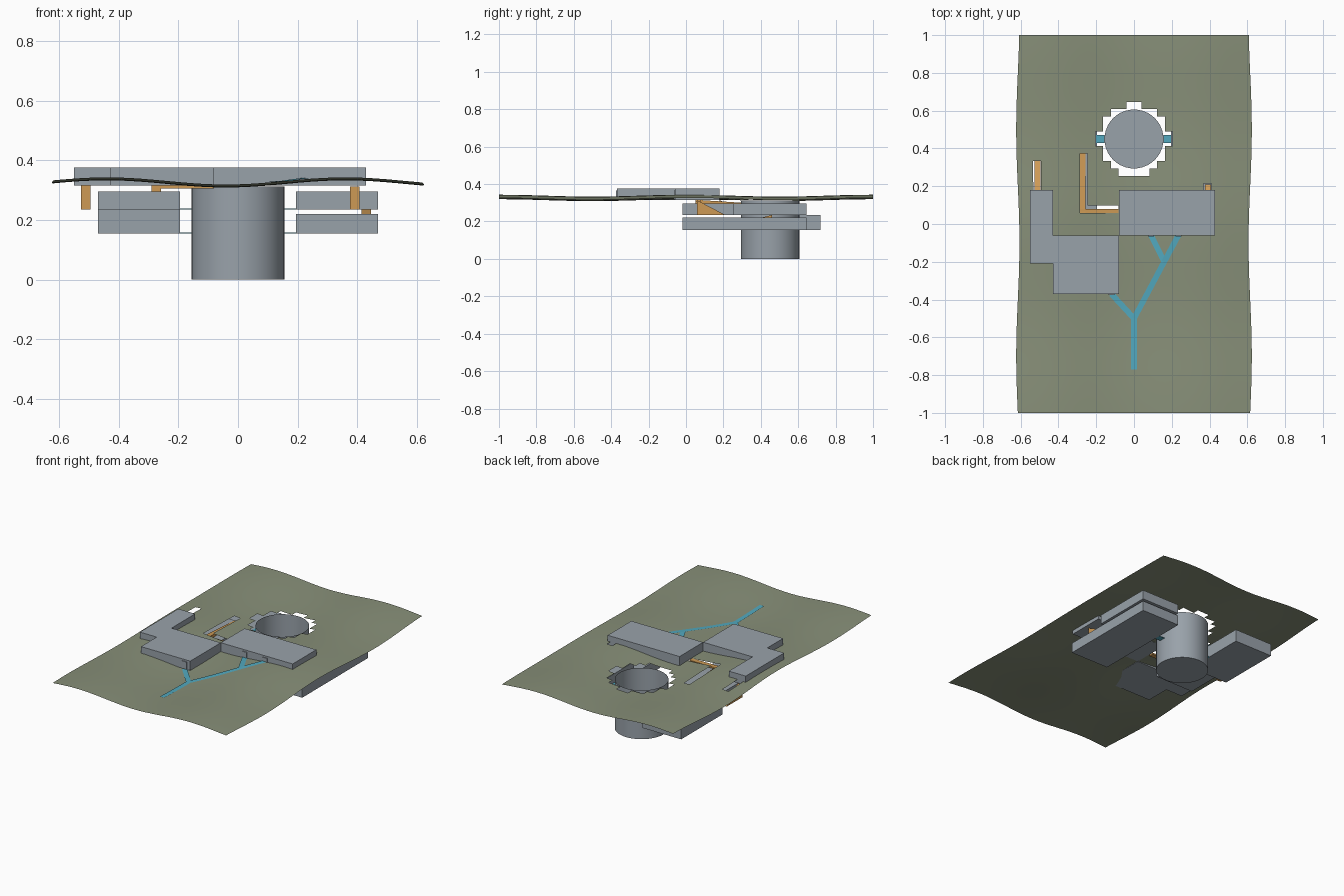
import bpy, bmesh
from math import cos, pi, hypot
from mathutils import Vector

cube = bpy.data.objects.get("Cube")
if cube:
    bpy.data.objects.remove(cube)


def material(name, hex_code):
    srgb = [int(hex_code[i:i + 2], 16) / 255 for i in (0, 2, 4)]
    lin = [((c + .055) / 1.055) ** 2.4 if c > .04 else c / 12.92 for c in srgb] + [1]
    m = bpy.data.materials.new(name)
    m.use_nodes = True
    m.diffuse_color = lin
    m.node_tree.nodes["Principled BSDF"].inputs["Base Color"].default_value = lin
    return m


ground_green = material("ground green", "889079")
concrete = material("concrete grey", "99A2AA")
path_blue = material("path blue", "52A9BF")
ramp_orange = material("ramp orange", "CE9A55")


def finish(name, bm, mat):
    me = bpy.data.meshes.new(name)
    bm.to_mesh(me)
    bm.free()
    me.materials.append(mat)
    ob = bpy.data.objects.new(name, me)
    bpy.context.collection.objects.link(ob)
    return ob


def extrude(name, points, offset, mat):
    """Closed solid from a planar outline pushed along an offset."""
    bm = bmesh.new()
    face = bm.faces.new([bm.verts.new(p) for p in points])
    res = bmesh.ops.extrude_face_region(bm, geom=[face], use_keep_orig=True)
    top = [v for v in res["geom"] if isinstance(v, bmesh.types.BMVert)]
    bmesh.ops.translate(bm, verts=top, vec=offset)
    bmesh.ops.recalc_face_normals(bm, faces=bm.faces)
    return finish(name, bm, mat)


def box(name, x, y, z, mat):
    outline = [(x[0], y[0], z[0]), (x[1], y[0], z[0]), (x[1], y[1], z[0]), (x[0], y[1], z[0])]
    return extrude(name, outline, (0, 0, z[1] - z[0]), mat)


def ramp(name, x, y_high, y_low, z_low, z_high):
    side = [(x, y_high, z_high), (x, y_high, z_low), (x, y_low, z_low)]
    return extrude(name, side, (.032, 0, 0), ramp_orange)


def height(x, y):
    return .326 - .012 * cos(2 * pi * (x + .04) / .8) + .005 * cos(2 * pi * y)


# Rolling ground with a stepped opening around the shaft and slots over the ramps
NX, NY = 30, 51
SHAFT_Y = .45
slots = [(-.53, -.49, .18, .34), (-.295, -.25, .05, .38),
         (-.25, -.08, .05, .085), (.37, .41, .18, .21)]
bm = bmesh.new()
bmesh.ops.create_grid(bm, x_segments=NX, y_segments=NY, size=1)
for v in bm.verts:
    v.co.x *= .615
doomed = []
for f in bm.faces:
    c = f.calc_center_median()
    in_slot = any(a < c.x < b and d < c.y < e for a, b, d, e in slots)
    if in_slot or hypot(c.x, c.y - SHAFT_Y) < .186:
        doomed.append(f)
bmesh.ops.delete(bm, geom=doomed, context='FACES')
for v in bm.verts:
    edge = abs(v.co.x) / .615
    v.co.x *= 1 + .014 * edge ** 6 * cos(2 * pi * (v.co.y - .5) / 1.2)
    v.co.z = height(v.co.x, v.co.y)
for f in bm.faces:
    f.smooth = True
finish("ground", bm, ground_green)

# Open-topped round shaft
bm = bmesh.new()
bmesh.ops.create_cone(bm, cap_ends=True, segments=48, radius1=.156, radius2=.156, depth=.313)
bmesh.ops.translate(bm, verts=bm.verts, vec=(0, SHAFT_Y, .1565))
lid = [f for f in bm.faces if f.normal.z > .9]
bmesh.ops.delete(bm, geom=lid, context='FACES')
for f in bm.faces:
    f.smooth = len(f.verts) == 4
for e in bm.edges:
    e.smooth = not any(len(f.verts) > 4 for f in e.link_faces)
finish("shaft", bm, concrete)

# Surface buildings
plan = [(-.55, .18), (-.55, -.21), (-.43, -.21), (-.43, -.37),
        (-.08, -.37), (-.08, -.06), (-.43, -.06), (-.43, .18)]
extrude("left_building", [(x, y, .316) for x, y in plan], (0, 0, .06), concrete)
box("right_building", (-.08, .43), (-.06, .18), (.316, .376), concrete)
for i, (x, y) in enumerate([(-.12, -.37), (.09, -.06), (.235, -.06)]):
    box(f"door_{i + 1}", (x - .016, x + .016), (y - .005, y), (.318, .365), concrete)

# Underground rooms on both sides of the shaft
box("upper_room_left", (.195, .47), (.25, .645), (.235, .295), concrete)
box("lower_room_left", (.195, .47), (-.02, .645), (.155, .22), concrete)
box("upper_room_right", (-.47, -.195), (-.02, .38), (.235, .295), concrete)
box("lower_room_right", (-.47, -.195), (.3, .72), (.155, .235), concrete)

# Thin links from the shaft to the rooms
for side, label in ((1, "left"), (-1, "right")):
    for z, level in ((.155, "lower"), (.235, "upper")):
        xs = sorted((side * .156, side * .2))
        box(f"{level}_link_{label}", xs, (.43, .47), (z, z + .003), path_blue)

# Ramps between the surface and the rooms
ramp("right_ramp", -.527, .18, .34, .235, .315)
ramp("left_ramp", .376, .06, .21, .235, .313)
ramp("inner_ramp", .415, .46, .40, .22, .235)
ramp("roof_ramp", -.29, .05, .38, .295, .316)
box("roof_ramp_landing", (-.29, -.08), (.05, .08), (.305, .315), ramp_orange)


# Paths laid over the ground
def path(name, a, b, width=.03, steps=12):
    a, b = Vector(a), Vector(b)
    across = (b - a).orthogonal().normalized() * width / 2
    bm = bmesh.new()
    rows = []
    for i in range(steps + 1):
        c = a.lerp(b, i / steps)
        z = height(c.x, c.y) + .004
        rows.append([bm.verts.new((*(c + s * across), z)) for s in (1, -1)])
    for p, q in zip(rows, rows[1:]):
        bm.faces.new((p[0], p[1], q[1], q[0]))
    bmesh.ops.recalc_face_normals(bm, faces=bm.faces)
    if next(iter(bm.faces)).normal.z < 0:
        bmesh.ops.reverse_faces(bm, faces=bm.faces)
    finish(name, bm, path_blue)


fork, split = (0, -.5), (.16, -.2)
path("main_path", (0, -.77), fork)
path("west_path", fork, (-.12, -.37))
path("east_path", fork, split)
path("east_path_door_1", split, (.09, -.06))
path("east_path_door_2", split, (.235, -.06))
